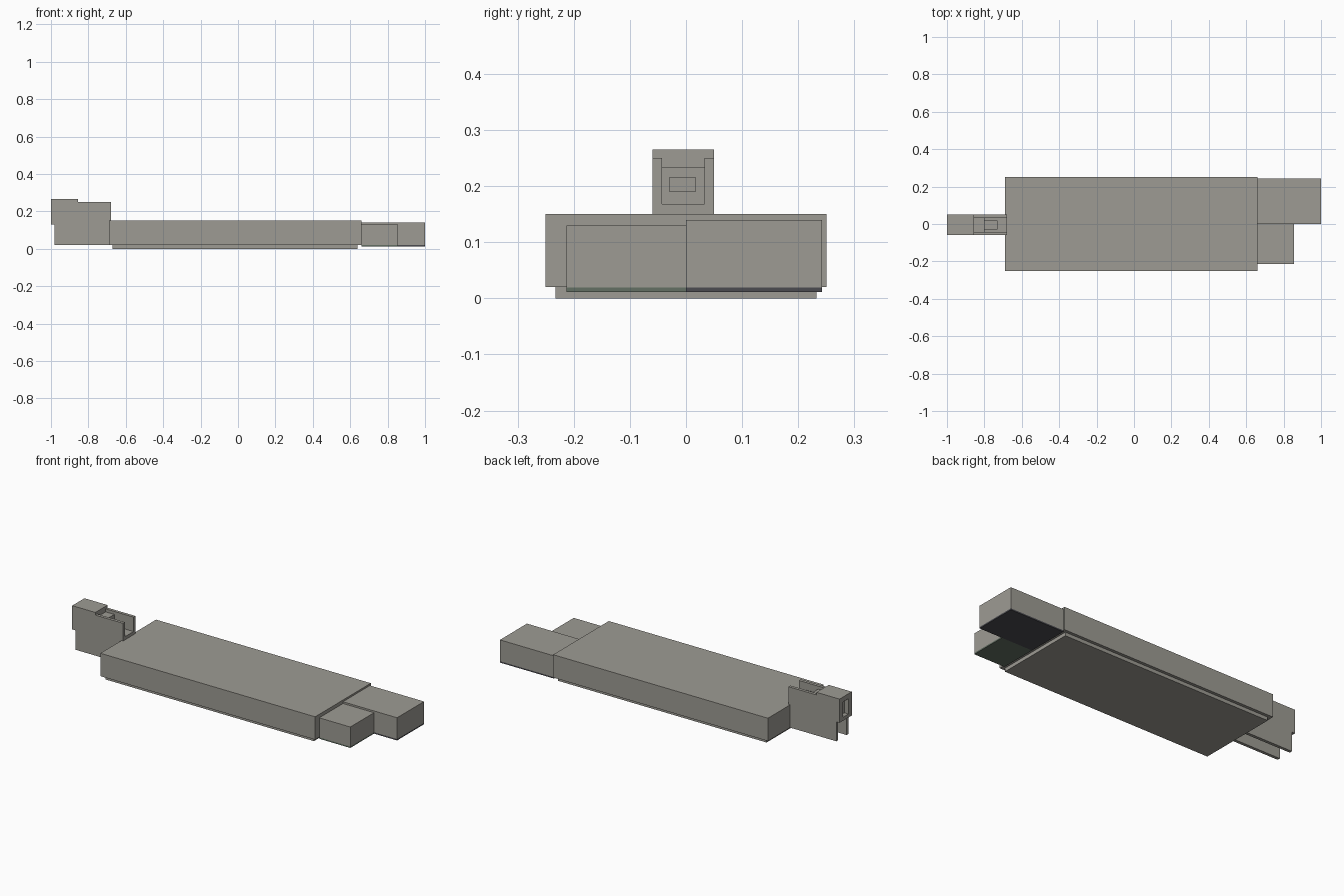
import bpy
import bmesh

cube = bpy.data.objects.get("Cube")
if cube:
    bpy.data.objects.remove(cube, do_unlink=True)


def material(name, rgb):
    mat = bpy.data.materials.new(name)
    mat.use_nodes = True
    mat.diffuse_color = (*rgb, 1)
    mat.node_tree.nodes["Principled BSDF"].inputs["Base Color"].default_value = (*rgb, 1)
    return mat


GREY = material("warm grey", (0.34, 0.33, 0.295))
BLACK = material("charcoal", (0.07, 0.07, 0.08))
GREEN = material("dark green", (0.125, 0.16, 0.125))


def extrude(name, profile, y0, y1, mat):
    """Extrude an x-z outline from y0 to y1."""
    bm = bmesh.new()
    face = bm.faces.new([bm.verts.new((x, y0, z)) for x, z in profile])
    new = bmesh.ops.extrude_face_region(bm, geom=[face])["geom"]
    for v in new:
        if isinstance(v, bmesh.types.BMVert):
            v.co.y = y1
    bmesh.ops.recalc_face_normals(bm, faces=bm.faces)
    mesh = bpy.data.meshes.new(name)
    bm.to_mesh(mesh)
    bm.free()
    mesh.materials.append(mat)
    obj = bpy.data.objects.new(name, mesh)
    bpy.context.collection.objects.link(obj)
    return obj


def box(name, x, y, z, mat=GREY):
    outline = [(x[0], z[0]), (x[1], z[0]), (x[1], z[1]), (x[0], z[1])]
    return extrude(name, outline, y[0], y[1], mat)


# Main slab and the slightly inset plate it rests on
box("main_body", (-0.69, 0.66), (-0.25, 0.25), (0.02, 0.15))
box("base_plate", (-0.67, 0.64), (-0.233, 0.233), (0, 0.02))

# Two end blocks with coloured undersides
box("long_end_block", (0.66, 1.0), (0, 0.242), (0.019, 0.14))
box("long_block_underside", (0.66, 1.0), (0, 0.242), (0.011, 0.019), BLACK)
box("short_end_block", (0.66, 0.855), (-0.213, 0), (0.019, 0.13))
box("short_block_underside", (0.66, 0.855), (-0.213, 0), (0.011, 0.019), GREEN)

# Side walls of the upright connector
wall = [(-1, 0.13), (-0.98, 0.13), (-0.98, 0.02), (-0.68, 0.02),
        (-0.68, 0.25), (-0.855, 0.25), (-0.855, 0.265), (-1, 0.265)]
INNER = (-0.043, 0.033)
extrude("connector_front_wall", wall, -0.06, INNER[0], GREY)
extrude("connector_back_wall", wall, INNER[1], 0.05, GREY)

# Stepped core between the walls, leaving a recess in the outer end
core = [(-0.975, 0.145), (-0.68, 0.145), (-0.68, 0.168), (-0.8, 0.168),
        (-0.8, 0.233), (-0.855, 0.233), (-0.855, 0.265), (-0.975, 0.265)]
extrude("connector_core", core, *INNER, GREY)
box("connector_tongue", (-0.8, -0.73), (-0.03, 0.018), (0.19, 0.215))

# Frame around the recess in the outer end
box("connector_frame_top", (-1, -0.975), INNER, (0.237, 0.265))
box("connector_frame_bottom", (-1, -0.975), INNER, (0.13, 0.15))
for side, y in (("front", (INNER[0], -0.03)), ("back", (0.02, INNER[1]))):
    box(f"connector_frame_{side}", (-1, -0.975), y, (0.15, 0.237))
